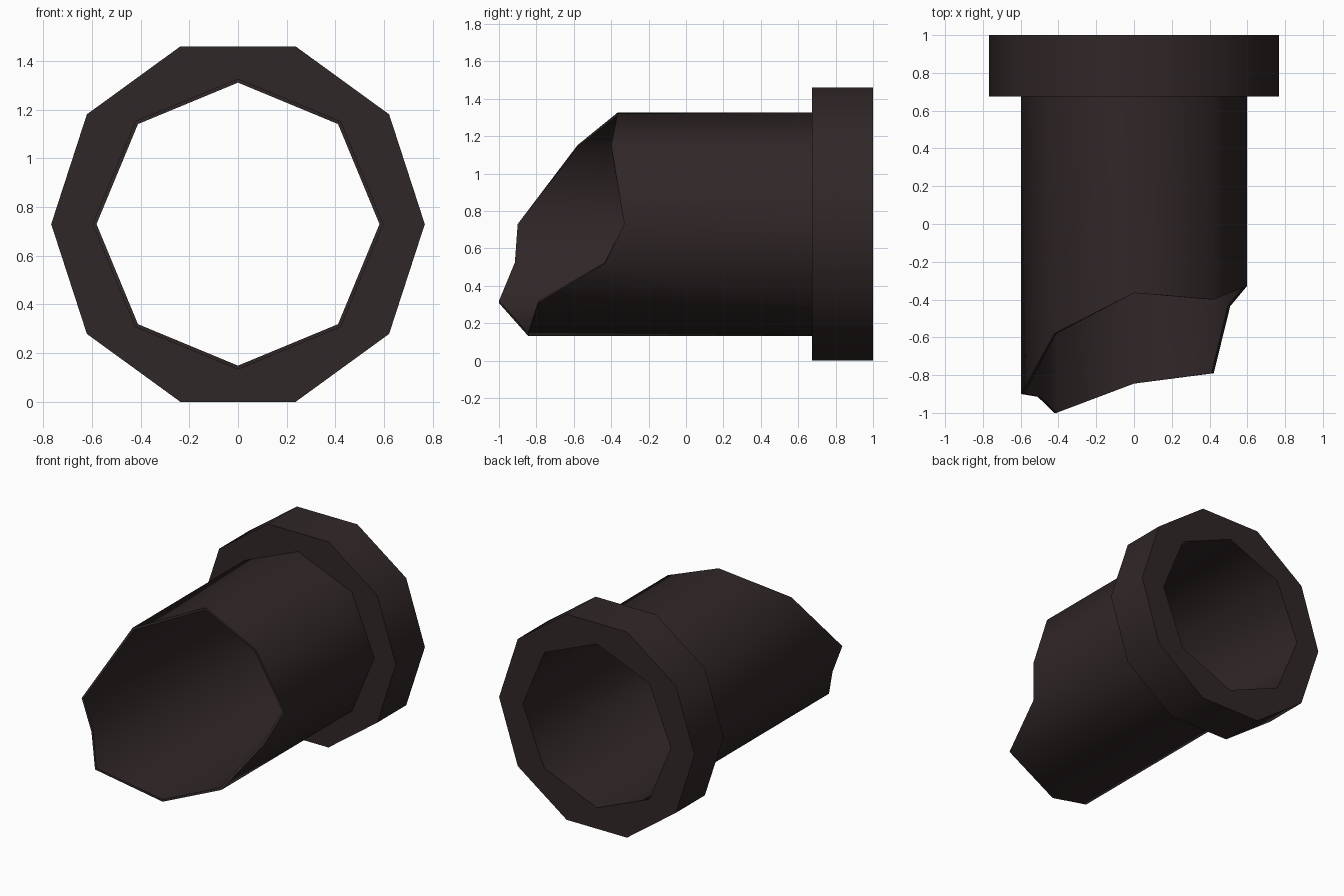
import bpy, bmesh, math

if "Cube" in bpy.data.objects:
    bpy.data.objects.remove(bpy.data.objects["Cube"])

CENTRE_Z = 0.73
COLLAR_Y = 0.675
R_OUT, R_IN, R_COLLAR = 0.597, 0.581, 0.767

mat = bpy.data.materials.new("dark brown metal")
mat.diffuse_color = (0.03, 0.02, 0.0205, 1)
mat.use_nodes = True
mat.node_tree.nodes["Principled BSDF"].inputs["Base Color"].default_value = mat.diffuse_color


def polygon_point(radius, degrees, y, sides):
    """Point on the edge of a regular polygon whose first corner faces +x."""
    step = 360 / sides
    off = (degrees % step) - step / 2
    r = radius * math.cos(math.radians(step / 2)) / math.cos(math.radians(off))
    a = math.radians(degrees)
    return (r * math.cos(a), y, CENTRE_Z + r * math.sin(a))


def add_loop(bm, radius, angles, ys, sides):
    return [bm.verts.new(polygon_point(radius, a, y, sides)) for a, y in zip(angles, ys)]


def skin(bm, a, b):
    n = len(a)
    for i in range(n):
        j = (i + 1) % n
        bm.faces.new((a[i], a[j], b[j], b[i]))


def finish(bm, name):
    bmesh.ops.recalc_face_normals(bm, faces=bm.faces[:])
    mesh = bpy.data.meshes.new(name)
    bm.to_mesh(mesh)
    bm.free()
    mesh.materials.append(mat)
    ob = bpy.data.objects.new(name, mesh)
    bpy.context.collection.objects.link(ob)
    bpy.ops.object.select_all(action='DESELECT')
    ob.select_set(True)
    bpy.context.view_layer.objects.active = ob
    bpy.ops.object.shade_smooth_by_angle(angle=math.radians(55))


# Thin-walled octagonal tube with a broken, slanted front rim (angle: y)
rim = {0: -0.33, 45: -0.40, 90: -0.365, 135: -0.58, 180: -0.90,
       202.5: -0.915, 225: -1.0, 270: -0.845, 315: -0.79, 337.5: -0.435}
angles, ys = list(rim.keys()), list(rim.values())
back = [COLLAR_Y] * len(angles)
bm = bmesh.new()
loops = [add_loop(bm, R_OUT, angles, back, 8), add_loop(bm, R_OUT, angles, ys, 8),
         add_loop(bm, R_IN, angles, ys, 8), add_loop(bm, R_IN, angles, back, 8)]
for a, b in zip(loops, loops[1:] + loops[:1]):
    skin(bm, a, b)
finish(bm, "broken_tube")

# Ten-sided collar with an octagonal bore
bm = bmesh.new()
rings = {}
for key, radius, sides in (("outer", R_COLLAR, 10), ("bore", R_IN, 8)):
    corner = [i * 360 / sides for i in range(sides)]
    rings[key] = [add_loop(bm, radius, corner, [y] * sides, sides) for y in (COLLAR_Y, 1.0)]
    skin(bm, *rings[key])
for end in (0, 1):
    edges = []
    for key in rings:
        ring = rings[key][end]
        edges += [bm.edges.get((ring[i - 1], ring[i])) for i in range(len(ring))]
    bmesh.ops.triangle_fill(bm, edges=edges, use_beauty=True, normal=(0, 1, 0))
finish(bm, "collar")
